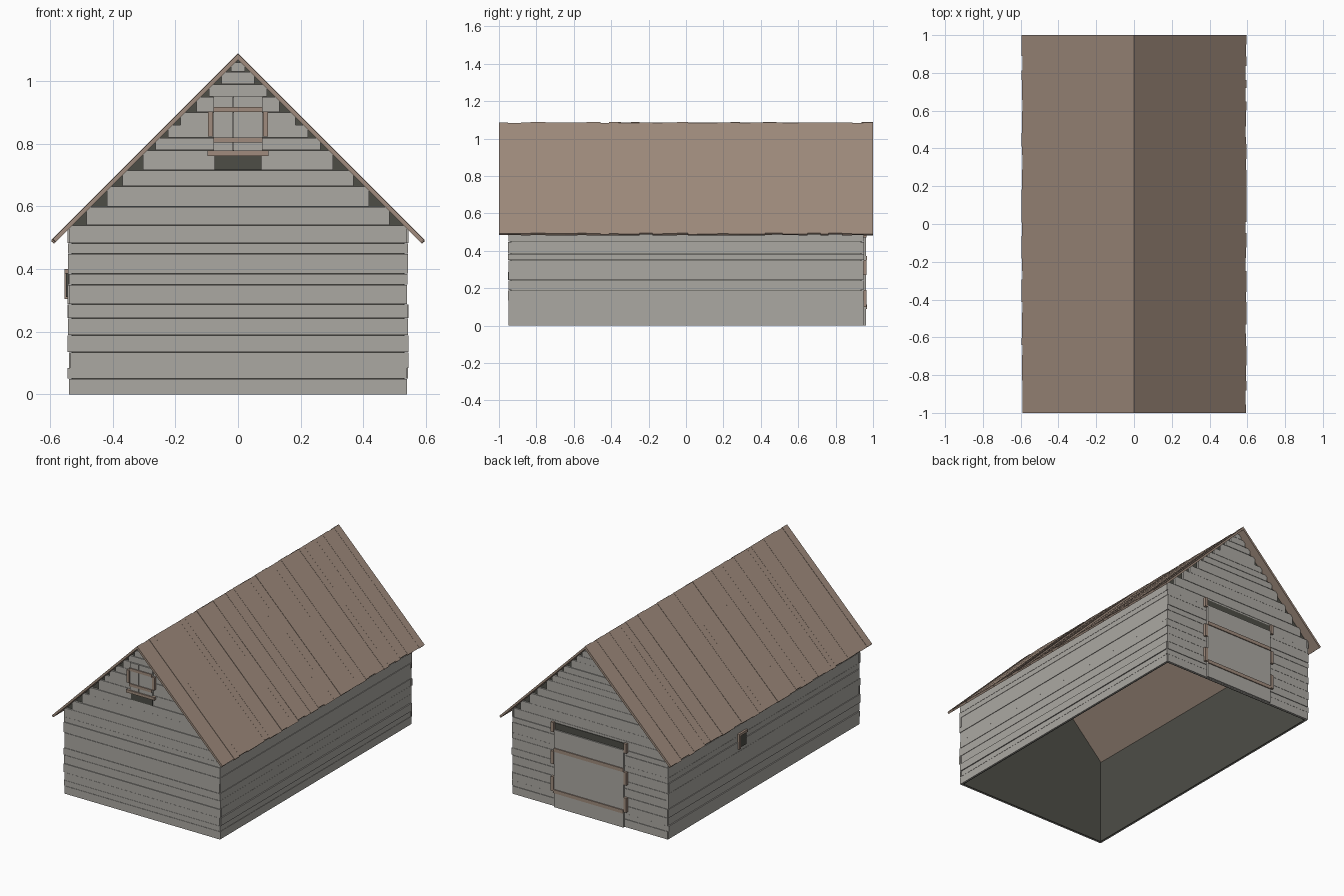
import bpy
import bmesh
import random

random.seed(4)
cube = bpy.data.objects.get("Cube")
if cube:
    bpy.data.objects.remove(cube, do_unlink=True)


def material(name, rgb):
    m = bpy.data.materials.new(name)
    m.use_nodes = True
    m.diffuse_color = (*rgb, 1)
    m.node_tree.nodes["Principled BSDF"].inputs["Base Color"].default_value = (*rgb, 1)
    return m


GREY = material("weathered_grey_wood", (0.41, 0.395, 0.365))
BROWN = material("brown_wood", (0.35, 0.26, 0.205))
DARK = material("dark_interior", (0.075, 0.075, 0.062))


def prism(bm, outline, y0, y1):
    """Extrude an outline of (x, z) points from y0 to y1."""
    near = [bm.verts.new((x, y0, z)) for x, z in outline]
    far = [bm.verts.new((x, y1, z)) for x, z in outline]
    bm.faces.new(near)
    bm.faces.new(far[::-1])
    for i in range(len(near)):
        j = (i + 1) % len(near)
        bm.faces.new((near[i], far[i], far[j], near[j]))


def box(bm, x0, x1, y0, y1, z0, z1):
    prism(bm, [(x0, z0), (x1, z0), (x1, z1), (x0, z1)], min(y0, y1), max(y0, y1))


def finish(bm, name, mat):
    bmesh.ops.recalc_face_normals(bm, faces=bm.faces)
    mesh = bpy.data.meshes.new(name)
    bm.to_mesh(mesh)
    bm.free()
    mesh.materials.append(mat)
    obj = bpy.data.objects.new(name, mesh)
    bpy.context.scene.collection.objects.link(obj)


def jitter(amount):
    return random.uniform(-amount, amount)


RIDGE, UNDER, HALF = 1.086, 1.068, 0.54

# Gable boards, stepping inwards beneath the roof slope
seams = [0, .05, .085, .135, .19, .243, .288, .35, .385, .45, .483, .54, .6, .665,
         .715, .78, .82, .86, .9, .95, .99, 1.03, 1.06]
for side, name in ((-1, "front"), (1, "back")):
    bm = bmesh.new()
    for z0, z1 in zip(seams, seams[1:]):
        w = min(HALF + jitter(0.004), 1.083 - z1)
        box(bm, -w, w, side * 0.938, side * (0.95 + jitter(0.002)), z0, z1 - 0.0015)
    finish(bm, name + "_gable_boards", GREY)

    # Dark lining that shows in the gaps
    bm = bmesh.new()
    pentagon = [(-.53, 0), (.53, 0), (.53, UNDER - .53), (0, UNDER), (-.53, UNDER - .53)]
    prism(bm, pentagon, side * 0.933, side * 0.939)
    finish(bm, name + "_lining", DARK)

# Long wall boards with their lining
for side, name in ((1, "left"), (-1, "right")):
    bm = bmesh.new()
    for z0, z1 in zip(seams[:11], seams[1:12]):
        end = 0.947 + jitter(0.005)
        x = sorted((side * 0.53, side * (0.541 + jitter(0.003))))
        box(bm, *x, -end, end, z0, z1 - 0.0015)
    finish(bm, name + "_wall_boards", GREY)
    bm = bmesh.new()
    x = sorted((side * 0.525, side * 0.531))
    box(bm, *x, -0.933, 0.933, 0, 0.535)
    finish(bm, name + "_wall_lining", DARK)

    # Roof planks running from ridge to eave
    bm = bmesh.new()
    count = 34
    cuts = [-1 + 2 * (i + (jitter(0.25) if 0 < i < count else 0)) / count
            for i in range(count + 1)]
    for y0, y1 in zip(cuts, cuts[1:]):
        lift, eave = jitter(0.002), 0.593 + jitter(0.003)
        top = RIDGE + lift
        outline = [(0, top), (eave, top - eave),
                   (eave - 0.009, UNDER - eave + 0.009), (0, UNDER)]
        prism(bm, [(side * x, z) for x, z in outline], y0, y1)
    finish(bm, name + "_roof_planks", BROWN)

# Front loft hatch: opening, two leaves, battens, sill and side brackets
bm = bmesh.new()
box(bm, -.075, .075, -.95, -.954, .715, .78)
finish(bm, "hatch_opening", DARK)
bm = bmesh.new()
box(bm, -.078, -.016, -.95, -.96, .775, .95)
box(bm, -.015, .078, -.95, -.96, .775, .95)
finish(bm, "hatch_leaves", GREY)
bm = bmesh.new()
for z in (.803, .9):
    box(bm, -.078, .078, -.958, -.966, z, z + .017)
box(bm, -.097, .097, -.95, -.968, .76, .778)
for s in (-1, 1):
    x = sorted((s * .08, s * .096))
    box(bm, *x, -.95, -.966, .822, .902)
finish(bm, "hatch_trim", BROWN)

# Back door: gap above, panel, battens and side brackets
bm = bmesh.new()
box(bm, -.24, .24, .95, .954, .475, .525)
finish(bm, "door_opening", DARK)
bm = bmesh.new()
box(bm, -.24, .24, .95, .962, 0, .485)
finish(bm, "door_panel", GREY)
bm = bmesh.new()
for z in (.09, .35):
    box(bm, -.24, .24, .96, .968, z, z + .022)
for s in (-1, 1):
    x = sorted((s * .242, s * .262))
    for z0, z1 in ((.1, .19), (.27, .35), (.47, .53)):
        box(bm, *x, .95, .966, z0, z1)
finish(bm, "door_trim", BROWN)

# Small side vent
bm = bmesh.new()
box(bm, -.548, -.54, .185, .25, .31, .385)
finish(bm, "vent_opening", DARK)
bm = bmesh.new()
box(bm, -.554, -.54, .245, .262, .305, .385)
box(bm, -.554, -.54, .178, .262, .385, .4)
finish(bm, "vent_trim", BROWN)
